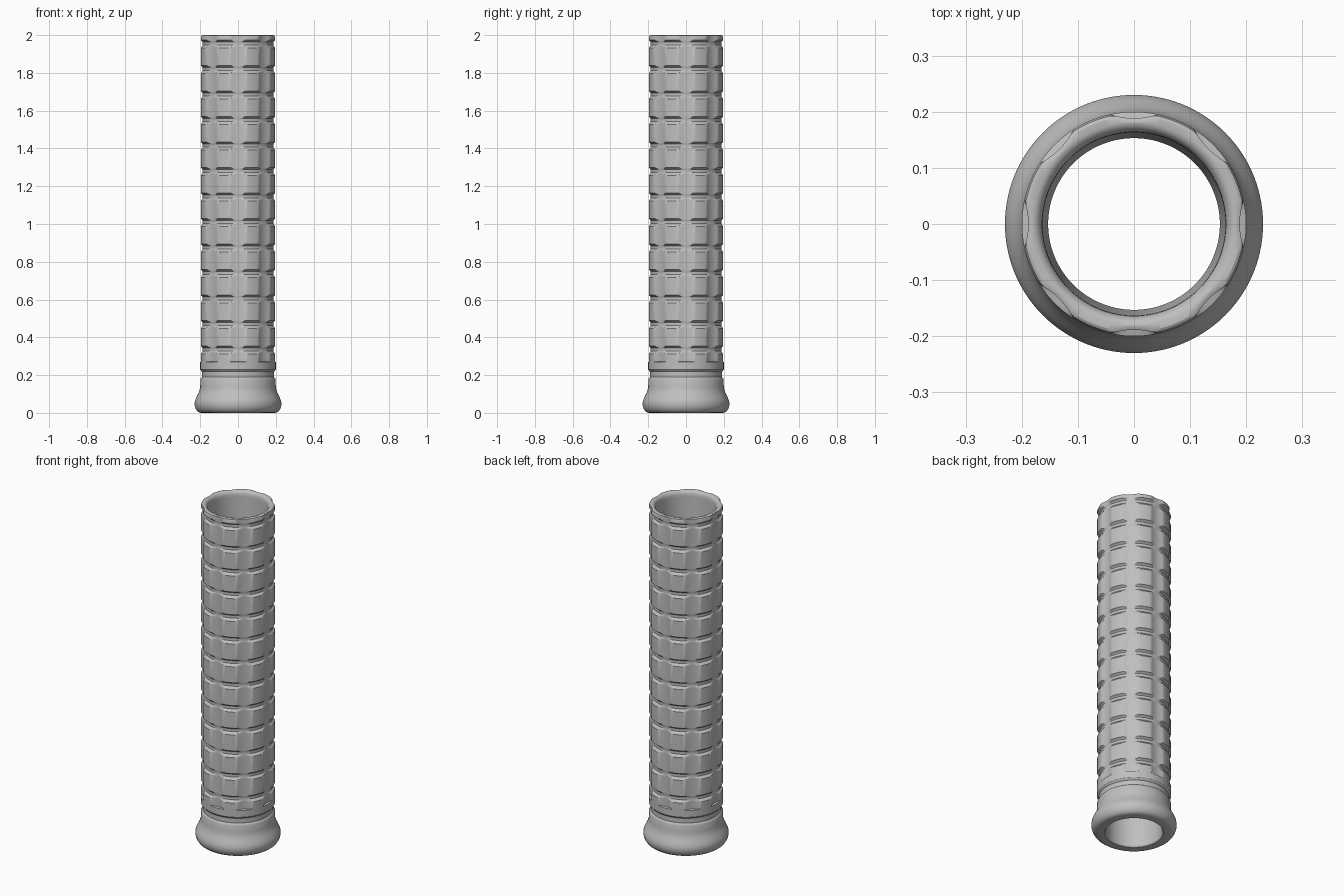
import bpy, bmesh, math

if "Cube" in bpy.data.objects:
    bpy.data.objects.remove(bpy.data.objects["Cube"])

SEG = 144                # lathe steps, 2.5 degrees each
R = 0.2                  # grip radius
SCOOP_LOW = 0.272        # lower end of the finger scoops
GROOVES = [0.335 + 0.135 * k for k in range(13)]

grey = bpy.data.materials.new("grey")
grey.diffuse_color = (0.52, 0.52, 0.52, 1)
grey.use_nodes = True
grey.node_tree.nodes["Principled BSDF"].inputs["Base Color"].default_value = grey.diffuse_color


def scoop_radius(angle):
    """Eight shallow concave flutes around the grip."""
    t = (angle + 22.5) % 45 - 22.5
    return R - 0.0115 * max(0, 1 - (t / 12.5) ** 2)


# Flared foot and collar groove: (radius, height)
rows = [(0.153, 0.008), (0.158, 0.0)]
rows += [(0.195, 0.0), (0.207, 0.003), (0.217, 0.011), (0.225, 0.024), (0.229, 0.038),
         (0.23, 0.052), (0.227, 0.067), (0.22, 0.083), (0.211, 0.1), (0.204, 0.118),
         (0.2, 0.138), (0.199, 0.178), (0.196, 0.184), (0.19, 0.19), (0.19, 0.218),
         (0.196, 0.224), (0.2, 0.23), (R, SCOOP_LOW - 0.003)]
# Fluted grip with ring grooves
rows.append((R, SCOOP_LOW))
groove_shape = [(-0.022, 0), (-0.017, 0.004), (-0.013, 0.009), (-0.008, 0.0125),
                (0.008, 0.0125), (0.012, 0.009), (0.015, 0.004), (0.018, 0)]
for g in GROOVES:
    rows += [(R - depth, g + dz) for dz, depth in groove_shape]
# Rounded rim and slightly tapered bore
rows += [(0.2, 1.99), (0.197, 1.997), (0.192, 2.0), (0.18, 2.0), (0.173, 1.997),
         (0.167, 1.99), (0.164, 1.98), (0.163, 1.965)]
rim_start = len(rows) - 6

bm = bmesh.new()
rings = []
for i, (r, z) in enumerate(rows):
    fluted = z >= SCOOP_LOW and i < rim_start
    ring = []
    for s in range(SEG):
        a = math.radians(s * 360 / SEG)
        rad = min(r, scoop_radius(s * 360 / SEG)) if fluted else r
        if i == rim_start:
            rad = min(r, scoop_radius(s * 360 / SEG) - 0.006)
        ring.append(bm.verts.new((rad * math.cos(a), rad * math.sin(a), z)))
    rings.append(ring)
for i, low in enumerate(rings):
    high = rings[(i + 1) % len(rings)]
    for s in range(SEG):
        n = (s + 1) % SEG
        bm.faces.new((low[s], low[n], high[n], high[s]))
bmesh.ops.recalc_face_normals(bm, faces=bm.faces)

mesh = bpy.data.meshes.new("grip_sleeve")
bm.to_mesh(mesh)
bm.free()
mesh.materials.append(grey)
grip = bpy.data.objects.new("grip_sleeve", mesh)
bpy.context.collection.objects.link(grip)

bpy.context.view_layer.objects.active = grip
grip.select_set(True)
bpy.ops.object.shade_smooth_by_angle(angle=math.radians(30))
